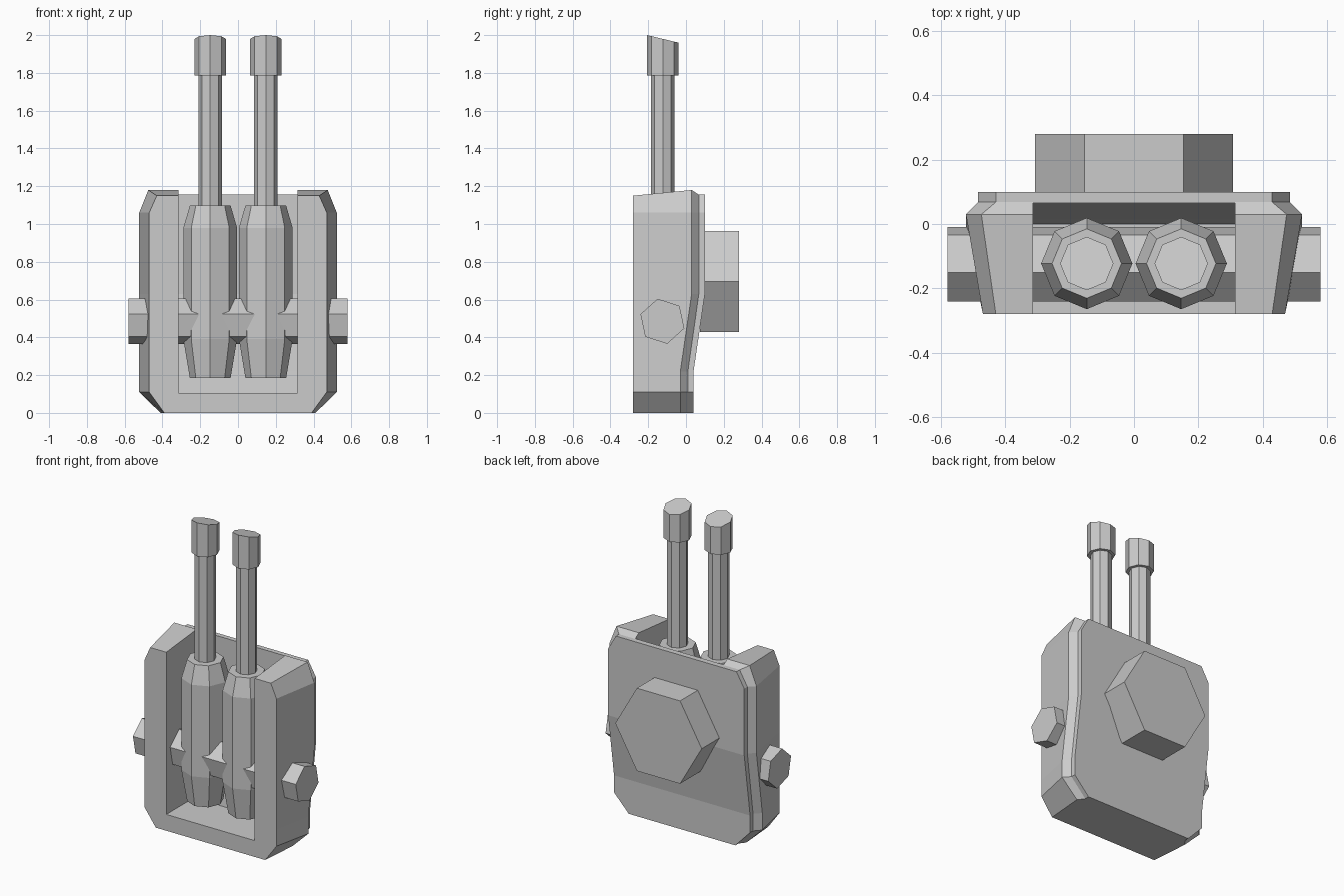
import bpy, bmesh, math

if "Cube" in bpy.data.objects:
    bpy.data.objects.remove(bpy.data.objects["Cube"])

grey = bpy.data.materials.new("light grey")
grey.diffuse_color = (0.6, 0.6, 0.6, 1)
grey.use_nodes = True
grey.node_tree.nodes["Principled BSDF"].inputs["Base Color"].default_value = grey.diffuse_color


def make(name, bm):
    bmesh.ops.recalc_face_normals(bm, faces=bm.faces)
    me = bpy.data.meshes.new(name)
    bm.to_mesh(me)
    bm.free()
    ob = bpy.data.objects.new(name, me)
    bpy.context.collection.objects.link(ob)
    me.materials.append(grey)
    return ob


def loft(name, rings):
    """Skin a stack of matching rings and close both ends."""
    bm = bmesh.new()
    rows = [[bm.verts.new(p) for p in r] for r in rings]
    n = len(rows[0])
    for a, b in zip(rows, rows[1:]):
        for i in range(n):
            j = (i + 1) % n
            bm.faces.new((a[i], a[j], b[j], b[i]))
    # Ends are filled in rows when the outline is bent, otherwise as one face
    for r in (rows[0], rows[-1]):
        if n == 12:
            for i in range(5):
                bm.faces.new((r[i], r[i + 1], r[10 - i], r[11 - i]))
        else:
            bm.faces.new(r)
    return make(name, bm)


def polygon(n, r, start=0):
    return [(r * math.cos(start + math.tau * i / n),
             r * math.sin(start + math.tau * i / n)) for i in range(n)]


# Housing: chamfered outline widening towards the back, with a bent back
def outline(y_low, y_high, w, w_top, w_bottom, top):
    right = [(w_top, y_high, top), (w, y_high, 1.06), (w, y_high, 0.63),
             (w, y_low, 0.22), (w, y_low, 0.11), (w_bottom, y_low, 0.0)]
    return right + [(-x, y, z) for x, y, z in reversed(right)]


housing = loft("housing", [
    outline(-0.28, -0.28, 0.47, 0.43, 0.39, 1.15),
    outline(-0.03, 0.03, 0.523, 0.475, 0.41, 1.18),
    outline(0.01, 0.068, 0.485, 0.43, 0.38, 1.155),
    outline(0.04, 0.1, 0.485, 0.43, 0.38, 1.155)])

# Bay open at the front and top
bay = [(-0.5, 0.105), (0.0, 0.105), (0.015, 0.22), (0.066, 0.63), (0.066, 1.5), (-0.5, 1.5)]
cutter = loft("bay_cutter", [[(x, y, z) for y, z in bay] for x in (-0.315, 0.315)])
cutter.hide_render = True
cutter.hide_viewport = True
cut = housing.modifiers.new("bay", 'BOOLEAN')
cut.operation = 'DIFFERENCE'
cut.solver = 'EXACT'
cut.object = cutter

# Hexagonal mount on the back
loft("back_mount", [[(x, y, z + 0.695) for x, z in polygon(6, 0.308)]
                    for y in (0.075, 0.28)])

# Cross axle through the housing
loft("axle", [[(x, y - 0.125, z + 0.485) for y, z in polygon(6, 0.122, math.radians(102))]
              for x in (-0.58, 0.58)])


# Pair of barrels
def column(name, cx, stations, slant=0.0):
    rings = []
    for i, (r, z) in enumerate(stations):
        s = slant if i == len(stations) - 1 else 0
        rings.append([(cx + x, y - 0.123, z - s * y) for x, y in polygon(8, r)])
    loft(name, rings)


for side, cx in (("left", -0.147), ("right", 0.147)):
    column(side + "_barrel_body", cx, [(0.108, 0.185), (0.142, 0.39), (0.142, 0.98), (0.108, 1.097)])
    column(side + "_barrel_tube", cx, [(0.063, 1.05), (0.063, 1.8)])
    column(side + "_muzzle", cx, [(0.083, 1.785), (0.083, 1.98)], 0.24)
